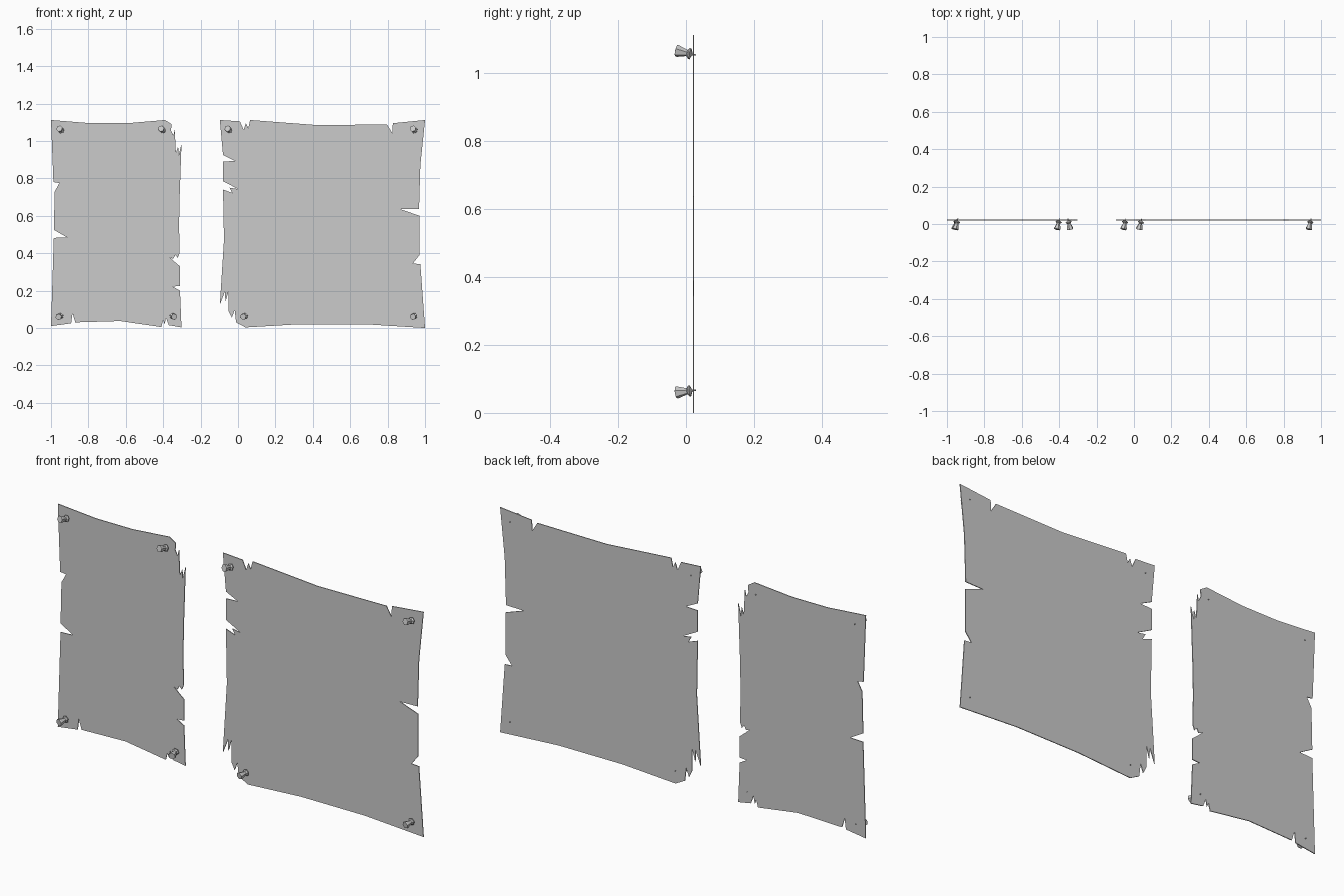
import bpy, bmesh
from mathutils import Vector, Matrix

SHEET_Y, THICK = 0.022, 0.004

def make_object(bm, name):
    bmesh.ops.recalc_face_normals(bm, faces=bm.faces)
    me = bpy.data.meshes.new(name)
    bm.to_mesh(me)
    bm.free()
    ob = bpy.data.objects.new(name, me)
    bpy.context.collection.objects.link(ob)
    return ob

# Torn sheet: outline in x, z extruded to a thin slab
def sheet(name, outline):
    bm = bmesh.new()
    face = bm.faces.new([bm.verts.new((x, SHEET_Y - THICK / 2, z)) for x, z in outline])
    ext = bmesh.ops.extrude_face_region(bm, geom=[face])
    vs = [g for g in ext["geom"] if isinstance(g, bmesh.types.BMVert)]
    bmesh.ops.translate(bm, verts=vs, vec=(0, THICK, 0))
    bmesh.ops.triangulate(bm, faces=[f for f in bm.faces if len(f.verts) > 4])
    return make_object(bm, name)

# Push pin: lathe rings (radius, y) around an axis tilted through the sheet
PIN = [(0.017, -0.053), (0.018, -0.048), (0.010, -0.022), (0.010, -0.019),
       (0.017, -0.014), (0.017, -0.010), (0.005, -0.005), (0.003, -0.003), (0.002, 0.007)]

def pin(name, x, z, dx, dz, sides=6):
    bm = bmesh.new()
    axis = Vector((-dx, 1, -dz)).normalized()
    rot = Vector((0, 0, 1)).rotation_difference(axis).to_matrix()
    base = Vector((x, SHEET_Y, z))
    rings = []
    for r, h in PIN:
        circ = bmesh.ops.create_circle(bm, segments=sides, radius=r,
                                       matrix=Matrix.Translation(base + rot @ Vector((0, 0, h))) @ rot.to_4x4())
        rings.append(circ["verts"])
    for a, b in zip(rings, rings[1:]):
        for i in range(sides):
            j = (i + 1) % sides
            bm.faces.new((a[i], a[j], b[j], b[i]))
    bm.faces.new(rings[0])
    bm.faces.new(rings[-1])
    return make_object(bm, name)

# Narrow left sheet
sheet("left_sheet", [
    (-1, 1.112), (-.79, 1.095), (-.59, 1.095), (-.39, 1.112), (-.355, 1.09), (-.358, 1.055),
    (-.345, 1.03), (-.338, 1.06), (-.332, .935), (-.32, .97), (-.317, .925), (-.302, .985),
    (-.312, .70), (-.315, .55), (-.312, .40), (-.322, .375), (-.335, .39), (-.345, .37), (-.365, .378),
    (-.34, .355), (-.31, .33), (-.31, .225), (-.35, .222), (-.31, .20), (-.302, .003),
    (-.37, .015), (-.385, .055), (-.392, .02), (-.40, .042), (-.41, .005), (-.63, .037),
    (-.87, .03), (-.885, .08), (-.892, .025), (-1, .01), (-.985, .482), (-.915, .485),
    (-.985, .525), (-.98, .73), (-.955, .775), (-.987, .78)])

# Wide right sheet
sheet("right_sheet", [
    (-.097, 1.112), (.01, 1.105), (.03, 1.06), (.042, 1.095), (.055, 1.07), (.065, 1.112),
    (.42, 1.085), (.797, 1.088), (.825, 1.042), (.828, 1.095), (1, 1.112), (.975, .87),
    (.968, .637), (.87, .635), (.97, .60), (.97, .39), (.935, .345), (.975, .342), (1, 0),
    (.68, .02), (.33, .02), (.04, .003), (-.01, .03), (-.018, .095), (-.033, .055), (-.05, .09),
    (-.05, .20), (-.067, .14), (-.07, .195), (-.097, .125), (-.075, .47), (-.08, .74),
    (-.03, .722), (-.045, .75), (0, .743), (-.08, .785), (-.08, .89), (-.015, .893), (-.08, .925)])

# Pins at the corners: position on the sheet, then head lean in x and z
for i, (x, z, dx, dz) in enumerate([
        (-.943, 1.055, -.25, .22), (-.40, 1.055, -.22, .22), (-.947, .066, -.25, -.12),
        (-.352, .066, .22, -.12), (-.045, 1.055, -.22, .22), (.945, 1.055, -.2, .22),
        (.04, .066, -.25, -.12), (.945, .066, -.2, -.12)]):
    pin(f"pin_{i + 1}", x, z, dx, dz)
